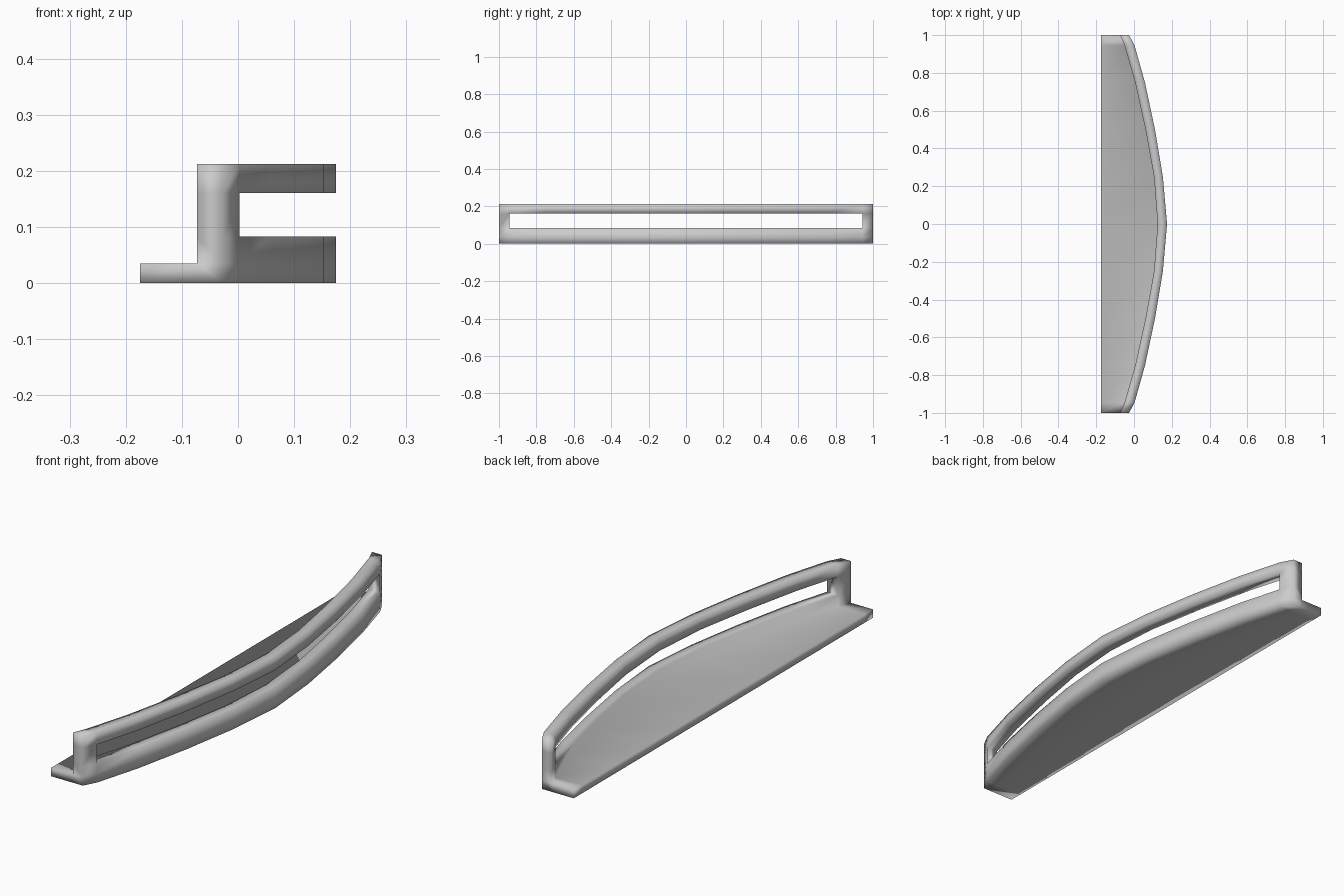
import bpy, bmesh

if "Cube" in bpy.data.objects:
    bpy.data.objects.remove(bpy.data.objects["Cube"])

# Plan of the bowed front: (y, inner x, outer x), one half, mirrored below
half = [(0.0, 0.125, 0.175), (0.25, 0.106, 0.153), (0.5, 0.061, 0.111),
        (0.75, 0.006, 0.058), (0.945, -0.050, 0.003), (1.0, -0.073, -0.026)]
stations = [(-y, a, b) for y, a, b in reversed(half[1:])] + half
BACK = -0.175
levels = [0.0, 0.035, 0.083, 0.161, 0.212]
last = len(stations) - 2


def solid(c, s, r):
    """Is the cell filled? c: 0 plate / 1 front wall, s: span along y, r: height row."""
    if not (0 <= c <= 1 and 0 <= s <= last and 0 <= r <= 3):
        return False
    if c == 0:
        return r == 0                       # thin base plate
    return r != 2 or s in (0, last)         # lip and rail, joined by end posts


bm = bmesh.new()
verts = {}


def vert(c, s, r):
    if (c, s, r) not in verts:
        y, a, b = stations[s]
        verts[c, s, r] = bm.verts.new(((BACK, a, b)[c], y, levels[r]))
    return verts[c, s, r]


# Skin every exposed side of the filled cells
for c in range(2):
    for s in range(last + 1):
        for r in range(4):
            if not solid(c, s, r):
                continue
            for axis in range(3):
                for side in (0, 1):
                    n = [c, s, r]
                    n[axis] += 2 * side - 1
                    if solid(*n):
                        continue
                    u, v = (axis + 1) % 3, (axis + 2) % 3
                    quad = []
                    for du, dv in ((0, 0), (1, 0), (1, 1), (0, 1)):
                        p = [c, s, r]
                        p[axis] += side
                        p[u] += du
                        p[v] += dv
                        quad.append(vert(*p))
                    bm.faces.new(quad if side else quad[::-1])

# Soft moulded look: smooth normals over the whole piece
for f in bm.faces:
    f.smooth = True
mesh = bpy.data.meshes.new("shelf_with_front_rail")
bm.to_mesh(mesh)
bm.free()
shelf = bpy.data.objects.new("shelf_with_front_rail", mesh)
bpy.context.collection.objects.link(shelf)
